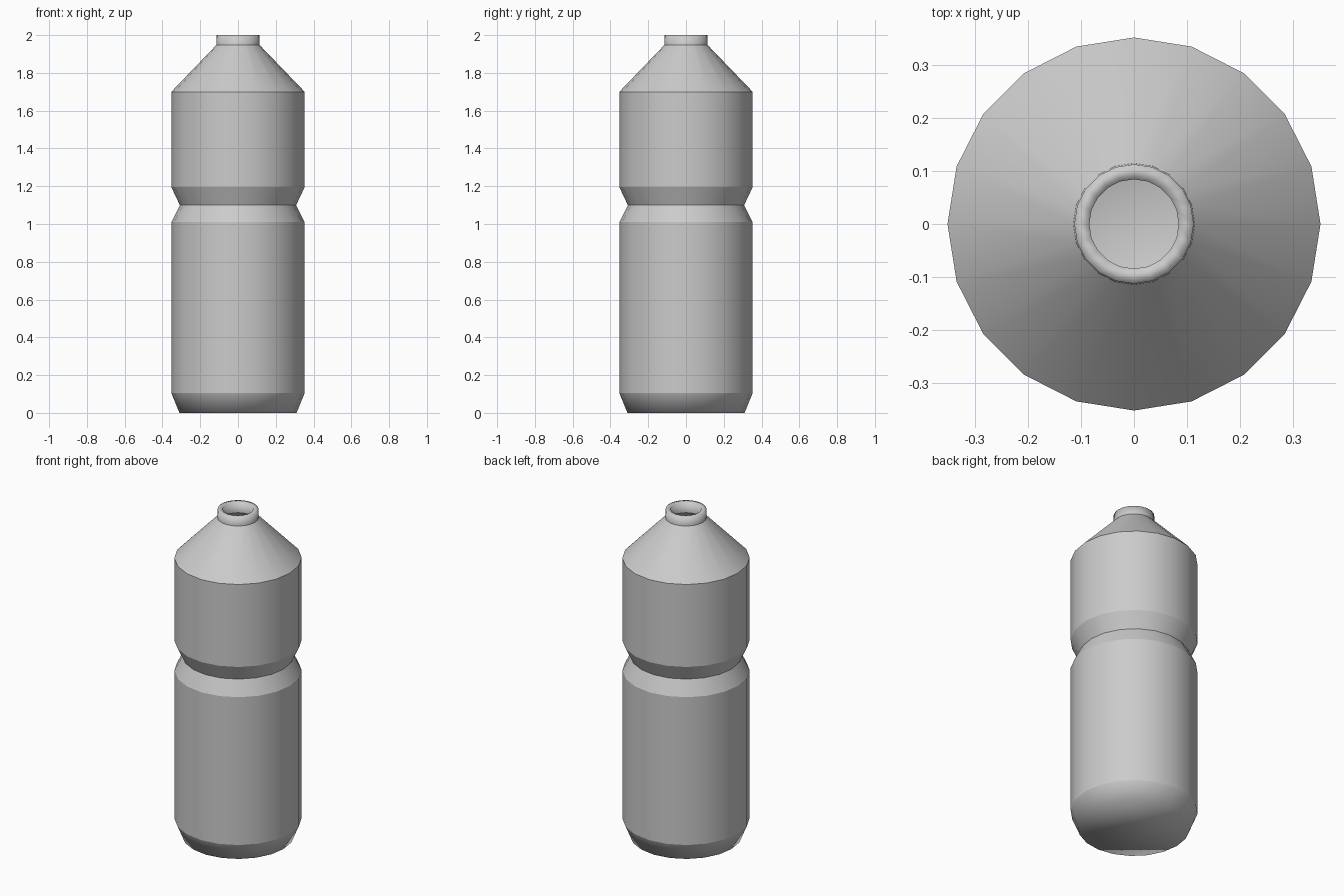
import bpy, bmesh
from math import sin, cos, pi

if "Cube" in bpy.data.objects:
    bpy.data.objects.remove(bpy.data.objects["Cube"])

SIDES = 20
# Outer profile: radius, height, crisp edge
PROFILE = [(0.31, 0.0, False), (0.353, 0.105, True), (0.353, 1.01, True),
           (0.308, 1.1, True), (0.353, 1.195, True), (0.353, 1.7, True),
           (0.115, 1.947, True), (0.113, 2.0, False)]

# Bottle body, waist, shoulder and neck
bm = bmesh.new()
rings = [[bm.verts.new((r * cos(2 * pi * i / SIDES), r * sin(2 * pi * i / SIDES), z))
          for i in range(SIDES)] for r, z, _ in PROFILE]
bm.faces.new(rings[0][::-1])
for a, b in zip(rings, rings[1:]):
    for i in range(SIDES):
        j = (i + 1) % SIDES
        bm.faces.new((a[i], a[j], b[j], b[i]))
for f in bm.faces:
    f.smooth = True
for ring, (_, _, crisp) in zip(rings, PROFILE):
    for i in range(SIDES):
        bm.edges.get((ring[i], ring[(i + 1) % SIDES])).smooth = not crisp

mesh = bpy.data.meshes.new("bottle")
bm.to_mesh(mesh)
bm.free()
bottle = bpy.data.objects.new("bottle", mesh)
bpy.context.collection.objects.link(bottle)

# Wall thickness with an open mouth
wall = bottle.modifiers.new("wall", 'SOLIDIFY')
wall.thickness = 0.028
wall.offset = -1
wall.use_even_offset = True
